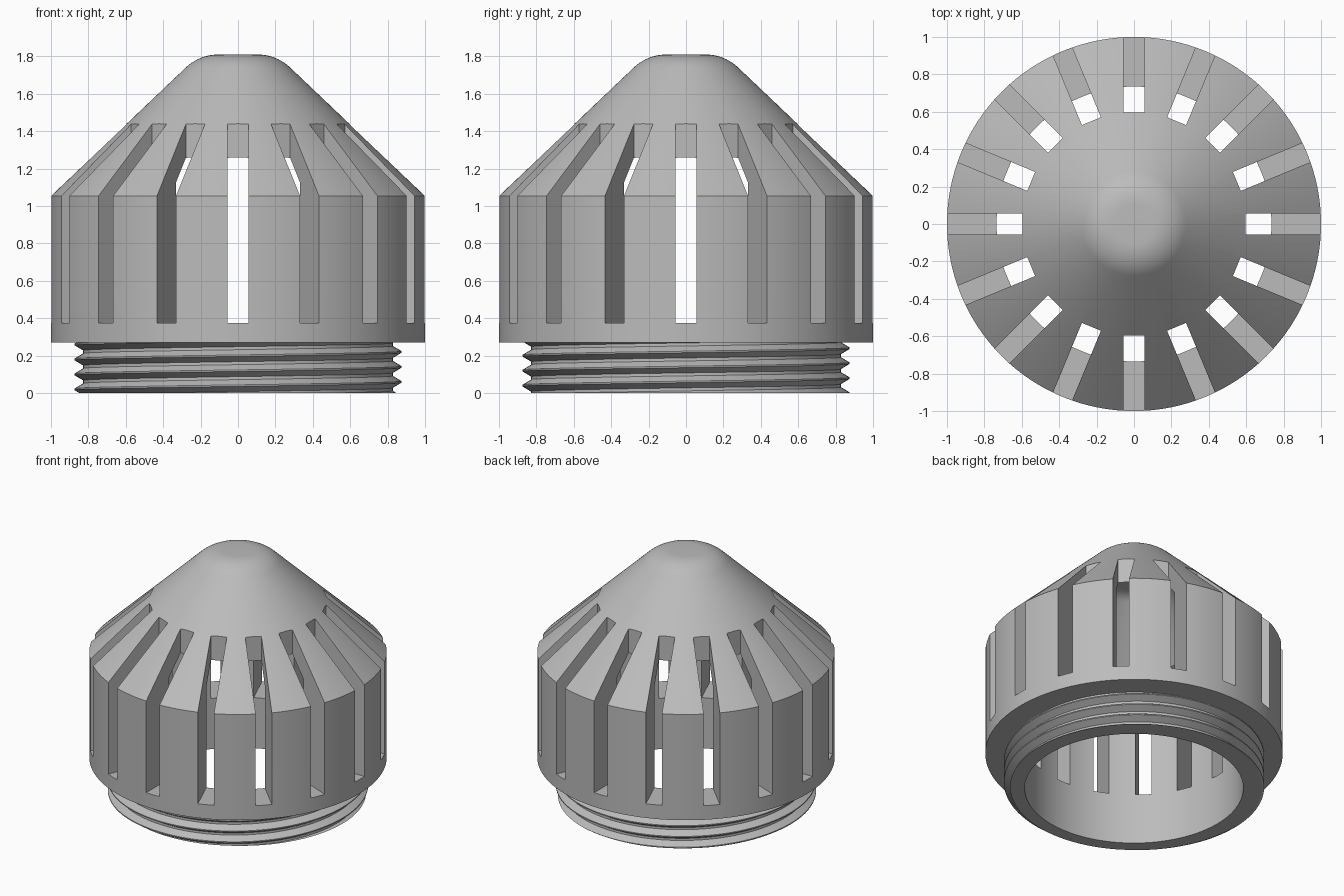
import bpy, bmesh
from math import pi, sin, cos, atan2, tan
from mathutils import Matrix, Vector

cube = bpy.data.objects.get("Cube")
if cube:
    bpy.data.objects.remove(cube, do_unlink=True)

SEGMENTS = 128
SLOTS = 16
BASE_Z, SHOULDER_Z, TOP_Z = 0.27, 1.055, 1.81
BORE, CORE = 0.735, 0.80
SLOPE = 0.951
PITCH = 0.08

grey = bpy.data.materials.new("plain grey")
grey.use_nodes = True
grey.diffuse_color = (0.5, 0.5, 0.5, 1)
grey.node_tree.nodes["Principled BSDF"].inputs["Base Color"].default_value = (0.5, 0.5, 0.5, 1)


def make_object(name, bm):
    mesh = bpy.data.meshes.new(name)
    bm.to_mesh(mesh)
    bm.free()
    mesh.materials.append(grey)
    obj = bpy.data.objects.new(name, mesh)
    bpy.context.collection.objects.link(obj)
    return obj


def activate(obj):
    bpy.ops.object.select_all(action='DESELECT')
    obj.select_set(True)
    bpy.context.view_layer.objects.active = obj


def rounded_tip(top_z, corner_r, cut, steps=10):
    """Arc from the cone onto the flat top, as (radius, z) points."""
    angle = atan2(SLOPE, 1)
    radius = cut / tan(angle / 2)
    return [(corner_r - cut + radius * sin(a), top_z - radius * (1 - cos(a)))
            for a in (angle * (1 - i / steps) for i in range(steps + 1))]


# Hollow domed body, revolved from one closed profile
outer_corner = 1 - (TOP_Z - SHOULDER_Z) / SLOPE
inner_shoulder, inner_top = 1.127, 1.63
inner_corner = BORE - (inner_top - inner_shoulder) / SLOPE
profile = [(CORE, 0), (CORE, BASE_Z), (1, BASE_Z), (1, SHOULDER_Z)]
profile += rounded_tip(TOP_Z, outer_corner, 0.10) + [(0, TOP_Z), (0, inner_top)]
profile += rounded_tip(inner_top, inner_corner, 0.06)[::-1]
profile += [(BORE, inner_shoulder), (BORE, 0)]

bm = bmesh.new()
verts = [bm.verts.new((r, 0, z)) for r, z in profile]
edges = [bm.edges.new((a, b)) for a, b in zip(verts, verts[1:] + verts[:1])
         if a.co.x > 0 or b.co.x > 0]
bmesh.ops.spin(bm, geom=verts + edges, cent=(0, 0, 0), axis=(0, 0, 1),
               angle=2 * pi, steps=SEGMENTS)
bmesh.ops.remove_doubles(bm, verts=bm.verts[:], dist=1e-4)
bmesh.ops.recalc_face_normals(bm, faces=bm.faces[:])
body = make_object("vent_body", bm)

# Ring of vertical slots cut through the wall and shoulder
bm = bmesh.new()
slot_size = Vector((0.605, 0.11, 1.07))
for i in range(SLOTS):
    place = (Matrix.Rotation(2 * pi * i / SLOTS, 4, 'Z')
             @ Matrix.Translation((0.595 + slot_size.x / 2, 0, 0.91))
             @ Matrix.Diagonal(slot_size.to_4d()))
    bmesh.ops.create_cube(bm, size=1, matrix=place)
cutter = make_object("slot_cutter", bm)
cutter.hide_render = True
cut = body.modifiers.new("slots", 'BOOLEAN')
cut.operation, cut.solver, cut.object = 'DIFFERENCE', 'EXACT', cutter
activate(body)
bpy.ops.object.modifier_apply(modifier=cut.name)
bpy.data.objects.remove(cutter, do_unlink=True)

# Screw thread: a helical ridge trimmed flat at both ends of the neck
ROOT, CREST = 0.828, 0.875
RIDGE = [(-0.5, ROOT), (-0.40, ROOT), (-0.05, CREST), (0.05, CREST), (0.40, ROOT), (0.5, ROOT)]


def ridge_radius(phase):
    phase = (phase + 0.5) % 1 - 0.5
    for (p0, r0), (p1, r1) in zip(RIDGE, RIDGE[1:]):
        if phase <= p1:
            return r0 + (r1 - r0) * (phase - p0) / (p1 - p0)
    return ROOT


bm = bmesh.new()
columns = []
for i in range(SEGMENTS + 1):
    turn = i / SEGMENTS
    start = 0.06 + PITCH * turn
    points = [(CORE, 0)]
    for k in range(-3, 5):
        for p, _ in RIDGE[:-1]:
            z = min(max(start + (k + p) * PITCH, 0), BASE_Z)
            points.append((ridge_radius((z - start) / PITCH), z))
    a = 2 * pi * turn
    columns.append([bm.verts.new((r * cos(a), r * sin(a), z)) for r, z in points])
for left, right in zip(columns, columns[1:]):
    for j in range(len(left) - 1):
        bm.faces.new((left[j], right[j], right[j + 1], left[j + 1]))
bmesh.ops.remove_doubles(bm, verts=bm.verts[:], dist=1e-5)
bmesh.ops.dissolve_degenerate(bm, edges=bm.edges[:], dist=1e-5)
thread = make_object("screw_thread", bm)

for obj in (body, thread):
    activate(obj)
    bpy.ops.object.shade_smooth_by_angle(angle=pi / 6 if obj is body else pi / 9)
